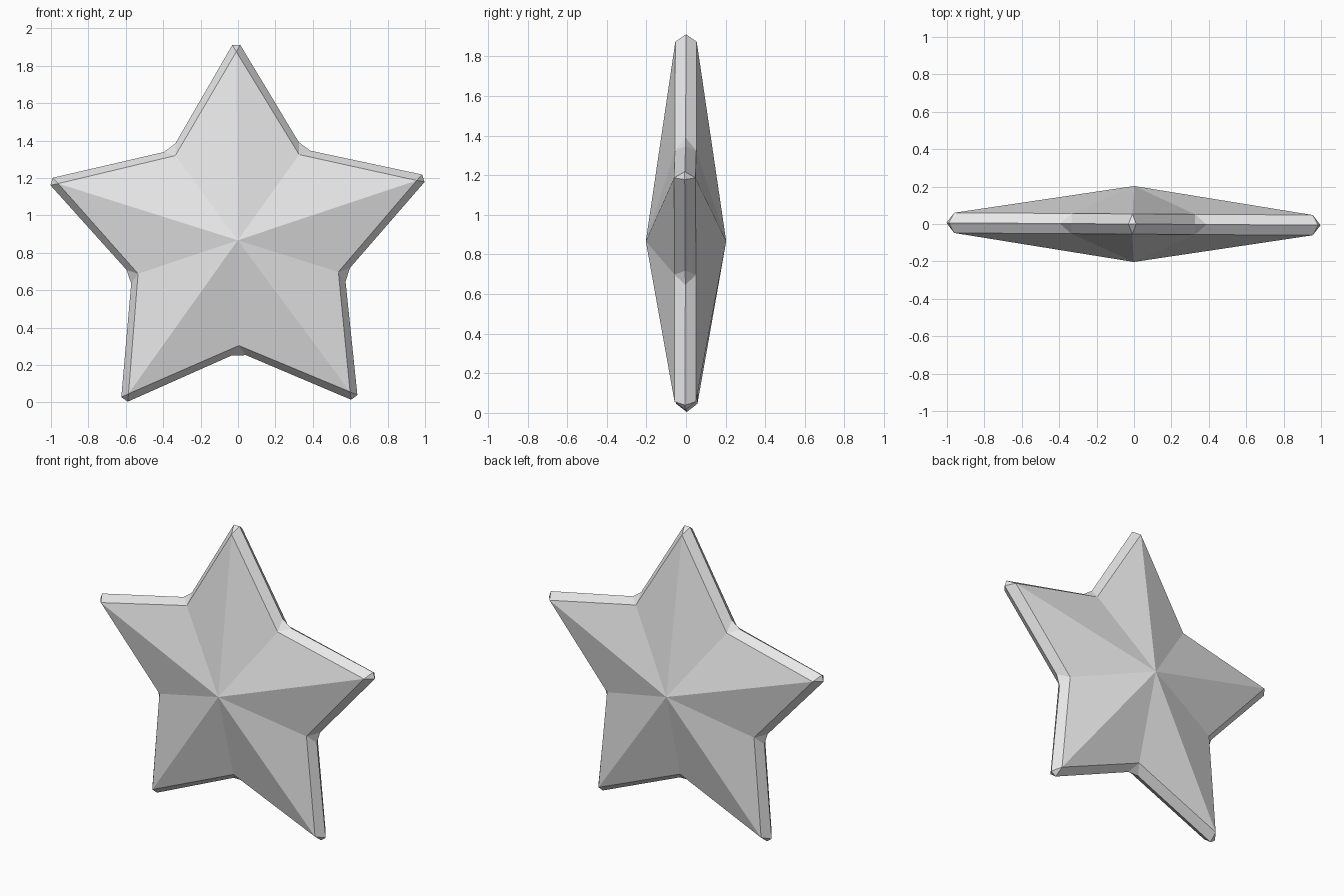
import bpy
import bmesh
from math import cos, sin, pi, radians
from mathutils import Matrix, Vector

cube = bpy.data.objects.get("Cube")
if cube:
    bpy.data.objects.remove(cube, do_unlink=True)

# Dimensions
CENTRE_Z = 0.867
APEX = 0.203                   # depth of the raised centre
RIM_Y = 0.054                  # half thickness at the face outline
TIP = (1.008, 1.045, 0.021)    # face radius, rim radius, half width of chamfer
VALLEY = (0.563, 0.615, 0.038)

# Material
grey = bpy.data.materials.new("light_grey")
grey.use_nodes = True
colour = (0.8, 0.8, 0.8, 1)
grey.diffuse_color = colour
grey.node_tree.nodes["Principled BSDF"].inputs["Base Color"].default_value = colour

bm = bmesh.new()


def corner(i):
    """Front, back and two rim vertices of one star corner."""
    face_r, rim_r, half = VALLEY if i % 2 else TIP
    a = pi / 2 + i * pi / 5
    out = Vector((cos(a), 0, sin(a)))
    side = Vector((-sin(a), 0, cos(a)))
    depth = Vector((0, RIM_Y, 0))
    points = (out * face_r - depth, out * face_r + depth,
              out * rim_r - side * half, out * rim_r + side * half)
    return [bm.verts.new(p) for p in points]


corners = [corner(i) for i in range(10)]
apexes = [bm.verts.new((0, y, 0)) for y in (-APEX, APEX)]

# Faceted faces, chamfered corners and bevelled rim on both sides
for i, here in enumerate(corners):
    there = corners[(i + 1) % 10]
    for s in (0, 1):
        bm.faces.new((apexes[s], here[s], there[s]))
        bm.faces.new((here[s], here[2], here[3]))
        bm.faces.new((here[s], here[3], there[2], there[s]))

bmesh.ops.recalc_face_normals(bm, faces=bm.faces)

# Slight tilt of the whole star
tilt = Matrix.Rotation(radians(-0.37), 4, 'Z') @ Matrix.Rotation(radians(-0.5), 4, 'Y')
bm.transform(Matrix.Translation((0, 0, CENTRE_Z)) @ tilt)

mesh = bpy.data.meshes.new("star")
bm.to_mesh(mesh)
bm.free()
mesh.materials.append(grey)
star = bpy.data.objects.new("star", mesh)
bpy.context.collection.objects.link(star)
